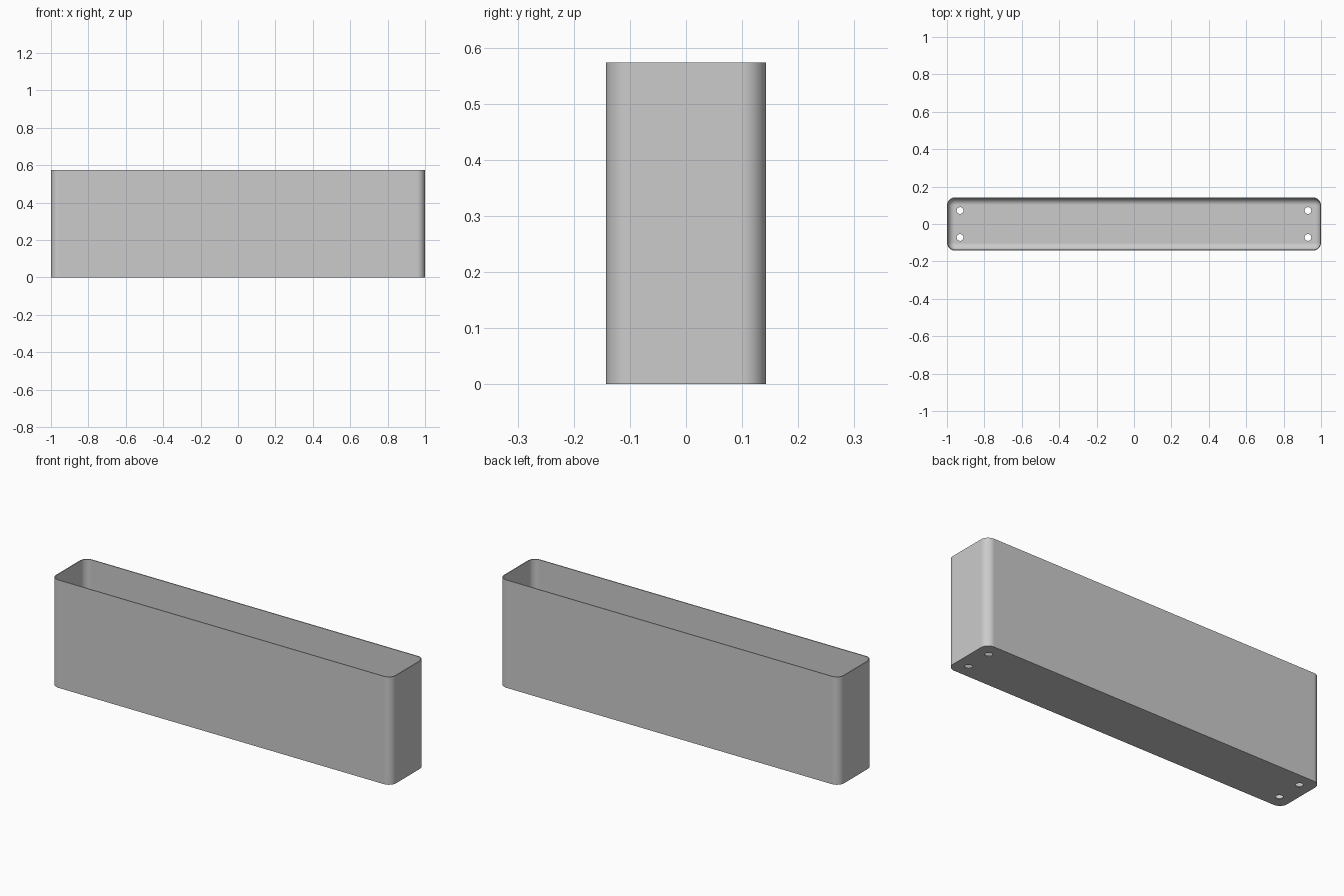
import bpy, bmesh
from math import sin, cos, pi
from mathutils import Matrix

cube = bpy.data.objects.get("Cube")
if cube:
    bpy.data.objects.remove(cube, do_unlink=True)

HX, HY, H = 1.0, 0.1425, 0.573      # half length, half depth, height
R, WALL, FILLET = 0.043, 0.005, 0.036  # corner radius, thickness, inner floor fillet
HOLE_X, HOLE_Y, HOLE_R = 0.93, 0.072, 0.018
SEG = 10

grey = bpy.data.materials.new("light grey")
grey.use_nodes = True
colour = (0.6, 0.6, 0.6, 1)
grey.diffuse_color = colour
grey.node_tree.nodes["Principled BSDF"].inputs["Base Color"].default_value = colour


def ring(bm, inset, z):
    """Rounded rectangle loop, inset from the outer outline."""
    r = R - inset
    verts = []
    for q, (sx, sy) in enumerate([(1, 1), (-1, 1), (-1, -1), (1, -1)]):
        for i in range(SEG + 1):
            a = (q + i / SEG) * pi / 2
            verts.append(bm.verts.new((sx * (HX - R) + r * cos(a),
                                       sy * (HY - R) + r * sin(a), z)))
    return verts


def make_object(name, bm):
    bmesh.ops.recalc_face_normals(bm, faces=bm.faces[:])
    mesh = bpy.data.meshes.new(name)
    bm.to_mesh(mesh)
    bm.free()
    mesh.materials.append(grey)
    ob = bpy.data.objects.new(name, mesh)
    bpy.context.collection.objects.link(ob)
    return ob


# Open trough: outer wall, rim, inner wall, concave fillet, floor
levels = [(0, 0), (0, H), (WALL, H)]
for i in range(SEG + 1):
    a = i / SEG * pi / 2
    levels.append((WALL + FILLET * (1 - cos(a)), WALL + FILLET * (1 - sin(a))))
bm = bmesh.new()
rings = [ring(bm, inset, z) for inset, z in levels]
for lo, hi in zip(rings, rings[1:]):
    n = len(lo)
    for i in range(n):
        j = (i + 1) % n
        bm.faces.new((lo[i], lo[j], hi[j], hi[i]))
bm.faces.new(rings[0])
bm.faces.new(rings[-1])
planter = make_object("planter_box", bm)

# Four drain holes through the floor
bm = bmesh.new()
for sx in (-1, 1):
    for sy in (-1, 1):
        bmesh.ops.create_cone(bm, cap_ends=True, segments=32, radius1=HOLE_R,
                              radius2=HOLE_R, depth=0.06,
                              matrix=Matrix.Translation((sx * HOLE_X, sy * HOLE_Y, 0)))
cutter = make_object("drain_hole_cutter", bm)
cutter.hide_render = True

bpy.ops.object.select_all(action='DESELECT')
bpy.context.view_layer.objects.active = planter
planter.select_set(True)
holes = planter.modifiers.new("drain_holes", 'BOOLEAN')
holes.operation = 'DIFFERENCE'
holes.solver = 'EXACT'
holes.object = cutter
bpy.ops.object.modifier_apply(modifier=holes.name)
bpy.data.objects.remove(cutter, do_unlink=True)

# Smooth corners with crisp rims and flat walls
bpy.ops.object.shade_smooth_by_angle(angle=pi / 6)
weighted = planter.modifiers.new("weighted_normals", 'WEIGHTED_NORMAL')
weighted.keep_sharp = True
